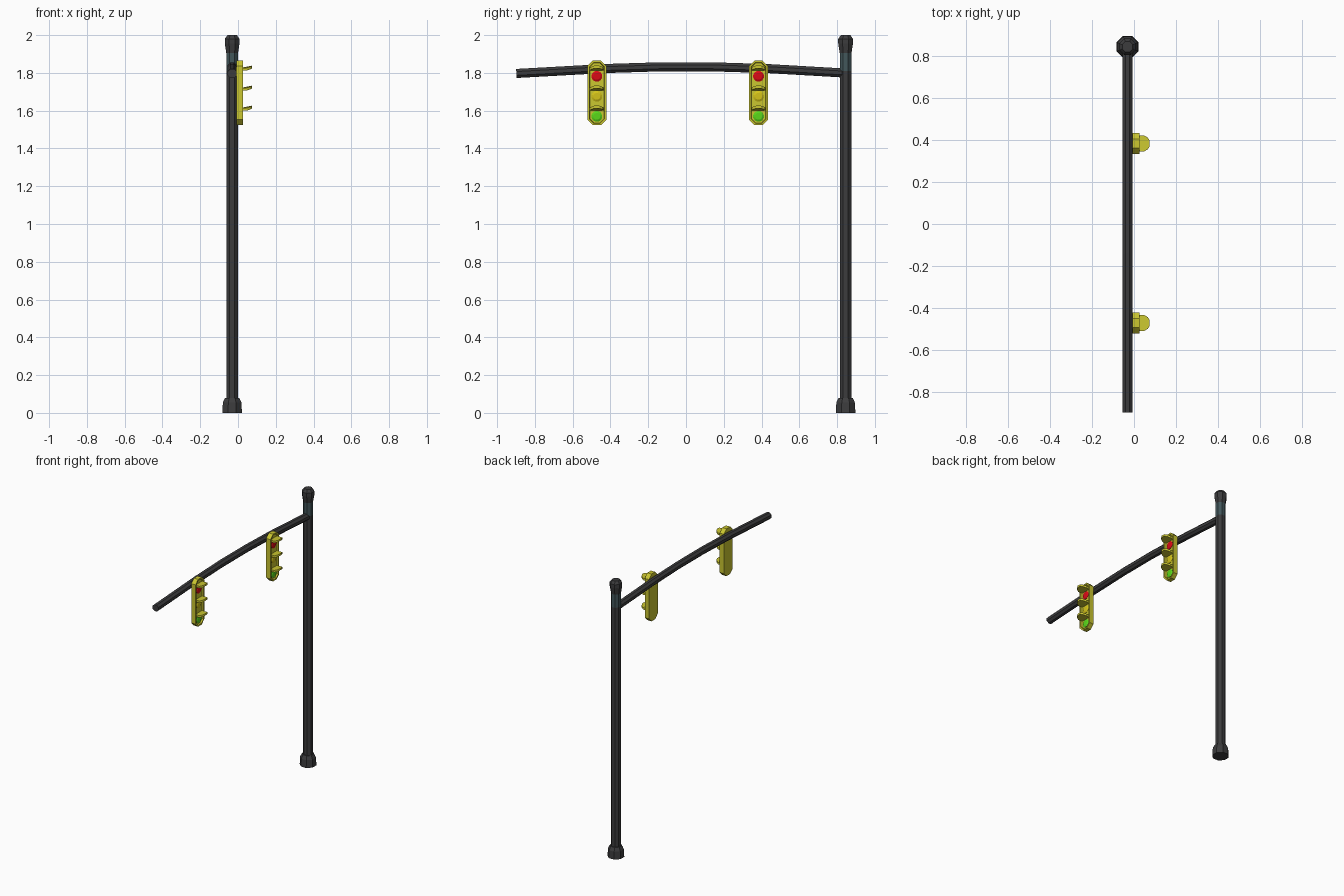
import bpy, bmesh
from math import sin, cos, pi, atan2

if "Cube" in bpy.data.objects:
    bpy.data.objects.remove(bpy.data.objects["Cube"])


def material(name, r, g, b):
    m = bpy.data.materials.new(name)
    m.diffuse_color = (r, g, b, 1)
    m.use_nodes = True
    m.node_tree.nodes["Principled BSDF"].inputs["Base Color"].default_value = m.diffuse_color
    return m


DARK = material("dark_metal", 0.045, 0.045, 0.047)
SLATE = material("slate_metal", 0.055, 0.095, 0.105)
YELLOW = material("housing_yellow", 0.60, 0.57, 0.03)
LAMPS = {"red": material("lamp_red", 0.7, 0.003, 0.008),
         "amber": material("lamp_amber", 0.66, 0.55, 0.01),
         "green": material("lamp_green", 0.10, 0.68, 0.01)}


def skin(name, rings, mat):
    """Join equal-length point rings into a closed, capped, flat-shaded mesh."""
    bm = bmesh.new()
    loops = [[bm.verts.new(p) for p in ring] for ring in rings]
    n = len(loops[0])
    for a, b in zip(loops, loops[1:]):
        for i in range(n):
            j = (i + 1) % n
            bm.faces.new((a[i], a[j], b[j], b[i]))
    bm.faces.new(loops[0][::-1])
    bm.faces.new(loops[-1])
    bmesh.ops.recalc_face_normals(bm, faces=bm.faces)
    me = bpy.data.meshes.new(name)
    bm.to_mesh(me)
    bm.free()
    me.materials.append(mat)
    ob = bpy.data.objects.new(name, me)
    bpy.context.collection.objects.link(ob)
    return ob


def octagon(apothem, n=8):
    r = apothem / cos(pi / n)
    return [(r * cos(2 * pi * (i + .5) / n), r * sin(2 * pi * (i + .5) / n)) for i in range(n)]


PX, PY = -0.031, 0.845


def turned(name, profile, mat):
    skin(name, [[(PX + u, PY + v, z) for u, v in octagon(r)] for r, z in profile], mat)


# Post, foot, collar and cap
turned("post_foot", [(.052, 0), (.049, .055), (.037, .08), (.030, .08)], DARK)
turned("post", [(.031, .07), (.031, 1.81)], DARK)
turned("post_collar", [(.031, 1.81), (.031, 1.915)], SLATE)
turned("post_cap", [(.031, 1.905), (.039, 1.955), (.039, 1.98), (.025, 2.0)], DARK)

# Gently arched arm
path = [(-.898, 1.797), (-.43, 1.823), (-.14, 1.832), (.14, 1.832), (.43, 1.823), (PY, 1.799)]
rings = []
for i, (y, z) in enumerate(path):
    y0, z0 = path[max(i - 1, 0)]
    y1, z1 = path[min(i + 1, len(path) - 1)]
    t = atan2(z1 - z0, y1 - y0)
    rings.append([(PX + u, y - v * sin(t), z + v * cos(t)) for u, v in octagon(.024)])
skin("arm", rings, DARK)


def housing_ring(x, yc, inset):
    w, h, c = .05 - inset, .171 - inset, .029 - inset * .6
    pts = [(w, h - c), (w - c, h), (c - w, h), (-w, h - c),
           (-w, c - h), (c - w, -h), (w - c, -h), (w, c - h)]
    return [(x, yc + y, 1.694 + z) for y, z in pts]


def visor(name, yc, zc):
    half = [(.015, .038), (.048, .038), (.066, .028), (.075, .013)]
    outline = half + [(x, -y) for x, y in half[::-1]]
    rings = [[(x, yc + y, zc + dz - 9 * y * y) for x, y in outline] for dz in (0, -.014)]
    skin(name, rings, YELLOW)


# Two signal heads with recessed faces, lamps and hoods
for tag, yc in (("outer", -.472), ("inner", .384)):
    skin(f"{tag}_housing", [housing_ring(-.008, yc, 0), housing_ring(.026, yc, 0),
                            housing_ring(.026, yc, .010), housing_ring(.016, yc, .013)], YELLOW)
    for colour, z in (("red", 1.782), ("amber", 1.676), ("green", 1.570)):
        skin(f"{tag}_{colour}_lamp",
             [[(x, yc + u, z + v) for u, v in octagon(r, 12)]
              for r, x in ((.028, .012), (.028, .018), (.018, .023))], LAMPS[colour])
        visor(f"{tag}_{colour}_visor", yc, z + .058)
